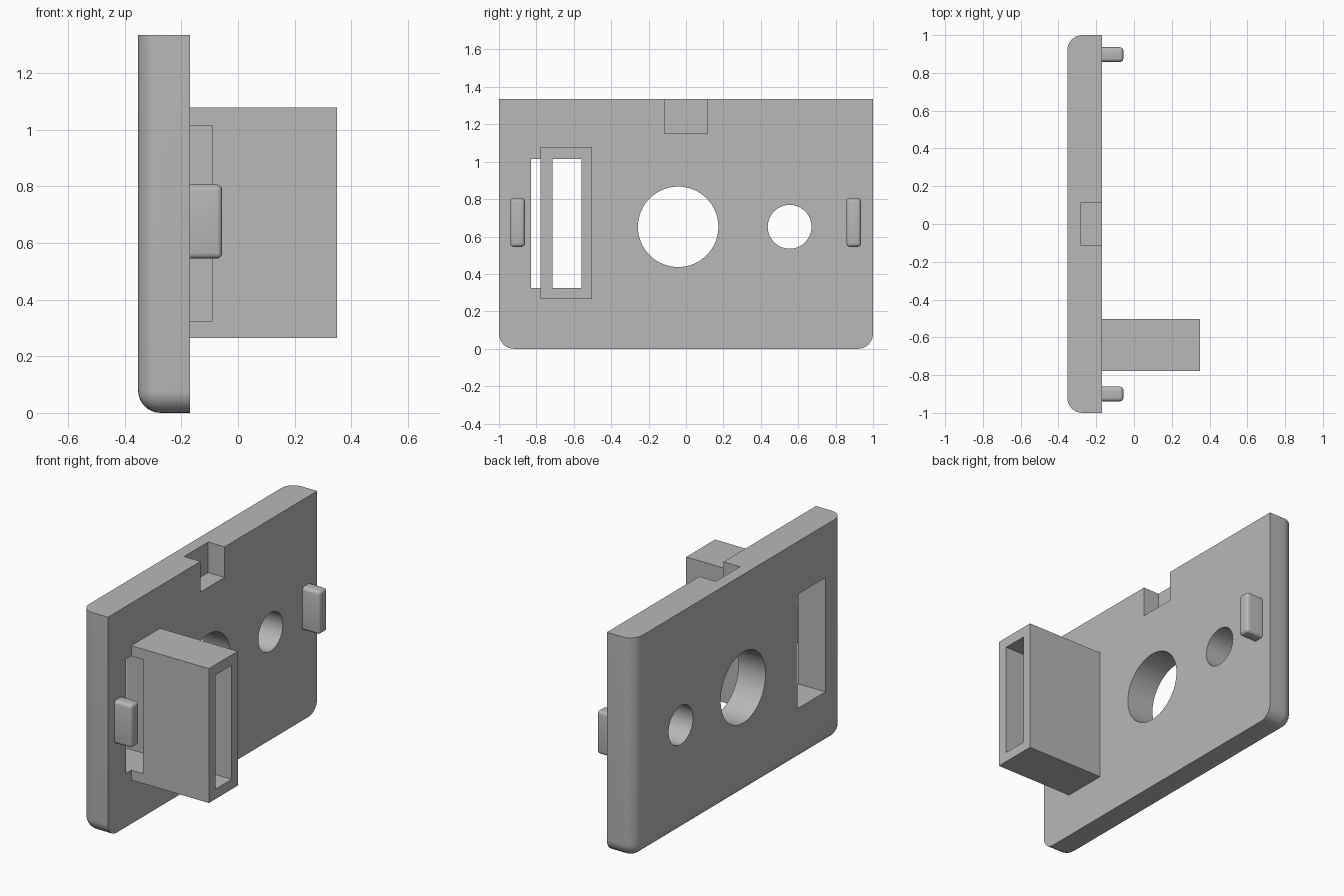
import bpy
import bmesh
from math import radians, pi
from mathutils import Matrix, Vector

if "Cube" in bpy.data.objects:
    bpy.data.objects.remove(bpy.data.objects["Cube"], do_unlink=True)

grey = bpy.data.materials.new("plain grey")
grey.use_nodes = True
grey.diffuse_color = (0.48, 0.48, 0.48, 1)
grey.node_tree.nodes["Principled BSDF"].inputs["Base Color"].default_value = grey.diffuse_color

BACK, FACE, TOP = -0.353, -0.17, 1.335


def finish(bm, name):
    bmesh.ops.recalc_face_normals(bm, faces=bm.faces)
    mesh = bpy.data.meshes.new(name)
    bm.to_mesh(mesh)
    bm.free()
    mesh.materials.append(grey)
    obj = bpy.data.objects.new(name, mesh)
    bpy.context.collection.objects.link(obj)
    return obj


def box(name, low, high, radius=0, segments=6, rounded=None):
    """Box between two corners; rounded(midpoint) picks the edges to bevel."""
    low, high = Vector(low), Vector(high)
    bm = bmesh.new()
    bmesh.ops.create_cube(bm, size=1)
    for v in bm.verts:
        v.co = (low + high) / 2 + v.co * (high - low)
    if radius:
        edges = [e for e in bm.edges if rounded((e.verts[0].co + e.verts[1].co) / 2)]
        bmesh.ops.bevel(bm, geom=edges, offset=radius, segments=segments,
                        profile=0.5, affect='EDGES')
    return finish(bm, name)


def hole(name, y, z, radius):
    bm = bmesh.new()
    bmesh.ops.create_cone(bm, cap_ends=True, segments=64, radius1=radius,
                          radius2=radius, depth=1,
                          matrix=Matrix.Translation((BACK, y, z)) @ Matrix.Rotation(pi / 2, 4, 'Y'))
    return finish(bm, name)


def activate(obj):
    bpy.ops.object.select_all(action='DESELECT')
    obj.select_set(True)
    bpy.context.view_layer.objects.active = obj


def cut(obj, cutters):
    activate(obj)
    for cutter in cutters:
        mod = obj.modifiers.new("cut", 'BOOLEAN')
        mod.operation = 'DIFFERENCE'
        mod.solver = 'EXACT'
        mod.object = cutter
        bpy.ops.object.modifier_apply(modifier=mod.name)


def smooth(obj):
    activate(obj)
    bpy.ops.object.shade_smooth_by_angle(angle=radians(30))


# Cutters
slot = box("slot_cutter", (-0.6, -0.828, 0.325), (-0.09, -0.56, 1.015))
channel = box("channel_cutter", (-0.6, -0.713, 0.325), (0.6, -0.56, 1.015))
notch = box("notch_cutter", (-0.28, -0.115, 1.15), (0, 0.115, 1.6))
large = hole("large_hole_cutter", -0.042, 0.652, 0.215)
small = hole("small_hole_cutter", 0.554, 0.652, 0.117)

# Plate, rounded on its outer sides and bottom but square at the top and face
def plate_edges(mid):
    sides = (mid.x < BACK + 0.01) + (abs(mid.y) > 0.99) + (mid.z < 0.01)
    return sides == 2

plate = box("plate", (BACK, -1, 0), (FACE, 1, TOP), 0.08, 8, plate_edges)
cut(plate, [slot, large, small, notch])
smooth(plate)

# Hollow box sleeve standing out from the plate
sleeve = box("sleeve", (FACE, -0.778, 0.265), (0.35, -0.502, 1.078))
cut(sleeve, [slot, channel])

# Rounded clip tabs near both ends
for name, y in (("front_tab", -0.9), ("back_tab", 0.897)):
    tab = box(name, (FACE, y - 0.039, 0.545), (-0.056, y + 0.039, 0.806), 0.019, 4,
              lambda mid: mid.x > FACE + 0.01)
    smooth(tab)

for cutter in (slot, channel, notch, large, small):
    bpy.data.objects.remove(cutter, do_unlink=True)
